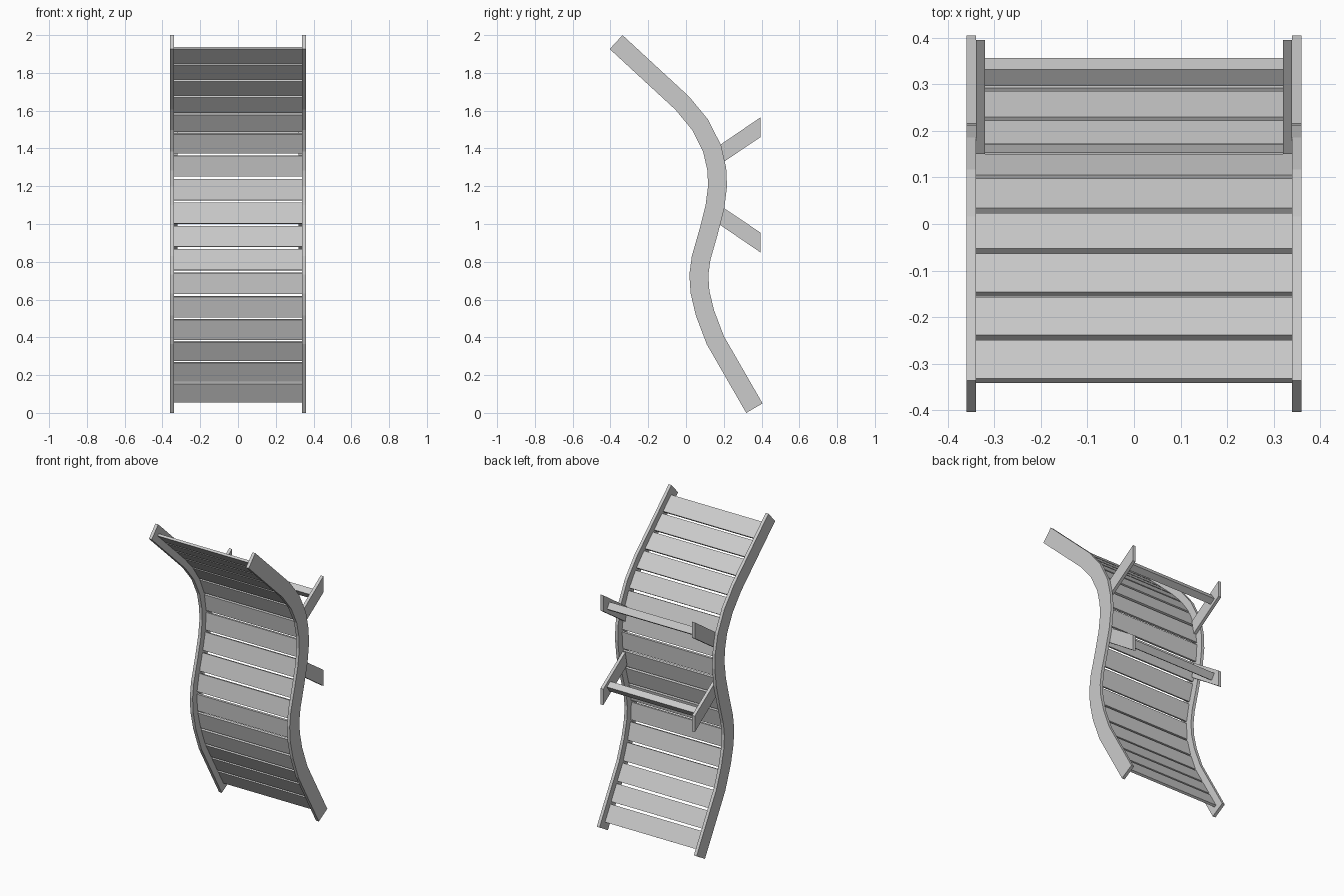
import bpy, bmesh, math
from mathutils import Vector

if "Cube" in bpy.data.objects:
    bpy.data.objects.remove(bpy.data.objects["Cube"])

# Centre line of the curved frame in (y, z), bottom to top
PATH = [Vector(p) for p in [
    (0.362, 0.025), (0.155, 0.385), (0.10, 0.53), (0.074, 0.64), (0.068, 0.73),
    (0.08, 0.82), (0.12, 0.96), (0.153, 1.09), (0.167, 1.20), (0.163, 1.29),
    (0.138, 1.40), (0.075, 1.525), (-0.02, 1.64), (-0.37, 1.963)]]
MIRROR_Z = 1.207


def extrude_profile(name, pts, x0, x1):
    """Solid made by extruding a (y, z) outline along x."""
    bm = bmesh.new()
    face = bm.faces.new([bm.verts.new((x0, p[0], p[1])) for p in pts])
    res = bmesh.ops.extrude_face_region(bm, geom=[face])
    verts = [g for g in res["geom"] if isinstance(g, bmesh.types.BMVert)]
    bmesh.ops.translate(bm, verts=verts, vec=(x1 - x0, 0, 0))
    bmesh.ops.recalc_face_normals(bm, faces=bm.faces)
    mesh = bpy.data.meshes.new(name)
    bm.to_mesh(mesh)
    bm.free()
    obj = bpy.data.objects.new(name, mesh)
    bpy.context.collection.objects.link(obj)
    return obj


def ribbon(path, half):
    """Outline of a constant-width band with mitred joints."""
    left, right = [], []
    for i, p in enumerate(path):
        a = (p - path[max(i - 1, 0)]) if i else path[1] - p
        b = (path[i + 1] - p) if i < len(path) - 1 else a
        na, nb = [Vector((-d.y, d.x)).normalized() for d in (a, b)]
        n = (na + nb).normalized()
        off = n * (half / n.dot(na))
        left.append(p + off)
        right.append(p - off)
    return left + right[::-1]


def point_at(s):
    """Point on the centre line at arc length s."""
    for a, b in zip(PATH, PATH[1:]):
        d = (b - a).length
        if s <= d:
            return a.lerp(b, s / d)
        s -= d
    return PATH[-1]


# Side rails
rail = ribbon(PATH, 0.05)
for side, sx in (("left", -1), ("right", 1)):
    extrude_profile(f"{side}_rail", rail, sx * 0.34, sx * 0.36)

# Slats spaced evenly along the curve
COUNT, SLAT = 17, 0.112
total = sum((b - a).length for a, b in zip(PATH, PATH[1:]))
start, end = 0.04, total - 0.045
pitch = (end - start - SLAT) / (COUNT - 1)
for i in range(COUNT):
    s = start + i * pitch
    a, b = point_at(s), point_at(s + SLAT)
    extrude_profile(f"slat_{i + 1:02d}", ribbon([a, b], 0.0075), -0.34, 0.34)

# Rear bracket arms and cross bars, lower pair mirrored from the upper pair
arm = [(0.15, 1.398), (0.395, 1.565), (0.395, 1.46), (0.168, 1.308)]
u, c = Vector((0.83, 0.56)).normalized(), Vector((0.327, 1.468))
bar = ribbon([c - u * 0.021, c + u * 0.021], 0.0225)
for level in ("upper", "lower"):
    def place(pts):
        return [(y, z if level == "upper" else 2 * MIRROR_Z - z) for y, z in pts]
    for side, sx in (("left", -1), ("right", 1)):
        extrude_profile(f"{level}_{side}_arm", place(arm), sx * 0.32, sx * 0.34)
    extrude_profile(f"{level}_cross_bar", place(bar), -0.32, 0.32)
